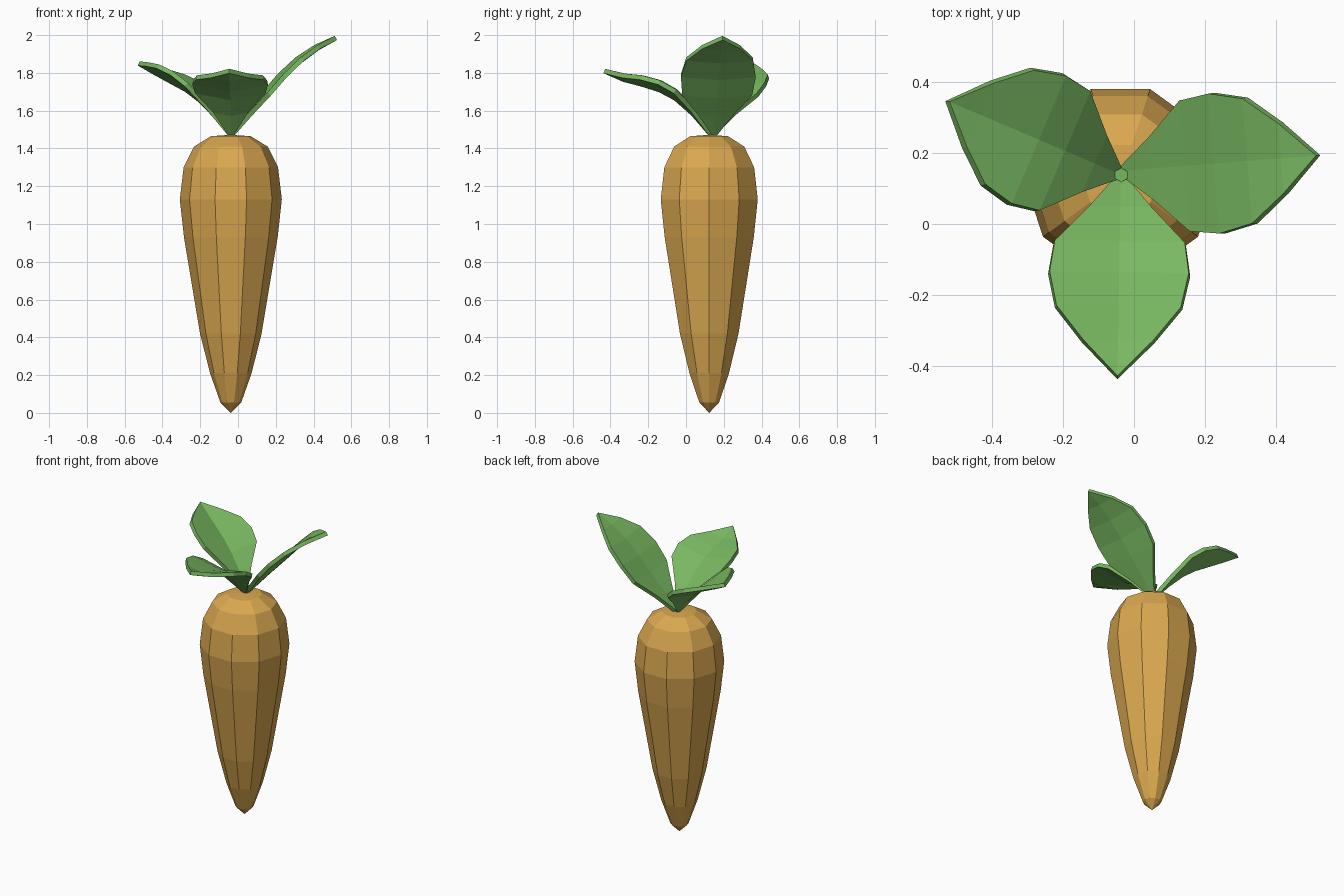
import bpy
from math import sin, cos, pi, radians

if "Cube" in bpy.data.objects:
    bpy.data.objects.remove(bpy.data.objects["Cube"])


def material(name, color):
    m = bpy.data.materials.new(name)
    m.diffuse_color = (*color, 1)
    m.use_nodes = True
    m.node_tree.nodes["Principled BSDF"].inputs["Base Color"].default_value = m.diffuse_color
    return m


def mesh_object(name, verts, faces, mat):
    me = bpy.data.meshes.new(name)
    me.from_pydata(verts, [], faces)
    me.materials.append(mat)
    ob = bpy.data.objects.new(name, me)
    bpy.context.collection.objects.link(ob)
    return ob


orange = material("root_orange", (0.70, 0.39, 0.08))
green = material("leaf_green", (0.19, 0.48, 0.12))

# Root: ten-sided lathe of (radius, height) rings
CX, CY, N = -0.038, 0.123, 10
rings = [(0.055, 0.055), (0.11, 0.21), (0.163, 0.42), (0.248, 0.93),
         (0.27, 1.13), (0.25, 1.30), (0.195, 1.41), (0.105, 1.465)]
verts = [(CX + r * cos(2 * pi * i / N), CY + r * sin(2 * pi * i / N), z)
         for r, z in rings for i in range(N)]
faces = [(k * N + i, k * N + (i + 1) % N, (k + 1) * N + (i + 1) % N, (k + 1) * N + i)
         for k in range(len(rings) - 1) for i in range(N)]
tip = len(verts)
verts += [(CX, CY, 0.0), (CX, CY, 1.472)]
last = (len(rings) - 1) * N
for i in range(N):
    j = (i + 1) % N
    faces += [(tip, j, i), (tip + 1, last + i, last + j)]
mesh_object("carrot_root", verts, faces, orange)

# Leaves: creased blades sharing one outline (position along blade, half width)
outline = [(0, 0.012), (0.16, 0.09), (0.33, 0.185), (0.48, 0.198),
           (0.65, 0.177), (0.82, 0.10), (1, 0)]


def leaf(name, base, angle, length, heights, cup, roll):
    a = radians(angle)
    verts, faces = [], []
    for (t, w), z in zip(outline, heights):
        for s in ((-1, 0, 1) if w else (0,)):
            d, p = t * length, s * w
            verts.append((base[0] + d * cos(a) - p * sin(a),
                          base[1] + d * sin(a) + p * cos(a),
                          z + (cup * abs(s) + roll * s) * w / 0.2))
    n = len(outline) - 2
    for k in range(n):
        for c in (0, 1):
            i = 3 * k + c
            faces.append((i, i + 3, i + 4, i + 1))
    faces += [(3 * n, 3 * n + 3, 3 * n + 1), (3 * n + 1, 3 * n + 3, 3 * n + 2)]
    ob = mesh_object(name, verts, faces, green)
    mod = ob.modifiers.new("thickness", 'SOLIDIFY')
    mod.thickness, mod.offset = 0.025, 0


leaf("leaf_right", (-0.03, 0.15), 4.5, 0.55,
     (1.475, 1.575, 1.675, 1.77, 1.86, 1.93, 1.985), 0.015, 0)
leaf("leaf_front", (-0.037, 0.13), 269, 0.562,
     (1.475, 1.58, 1.665, 1.71, 1.74, 1.765, 1.81), 0.04, 0)
leaf("leaf_left", (-0.042, 0.14), 157, 0.525,
     (1.475, 1.57, 1.655, 1.71, 1.755, 1.80, 1.85), 0.06, 0.03)

# Short stalk joining the leaf bases
bpy.ops.mesh.primitive_cylinder_add(vertices=6, radius=0.02, depth=0.05,
                                    location=(-0.036, 0.138, 1.485))
stalk = bpy.context.object
stalk.name = "leaf_stalk"
stalk.data.materials.append(green)
